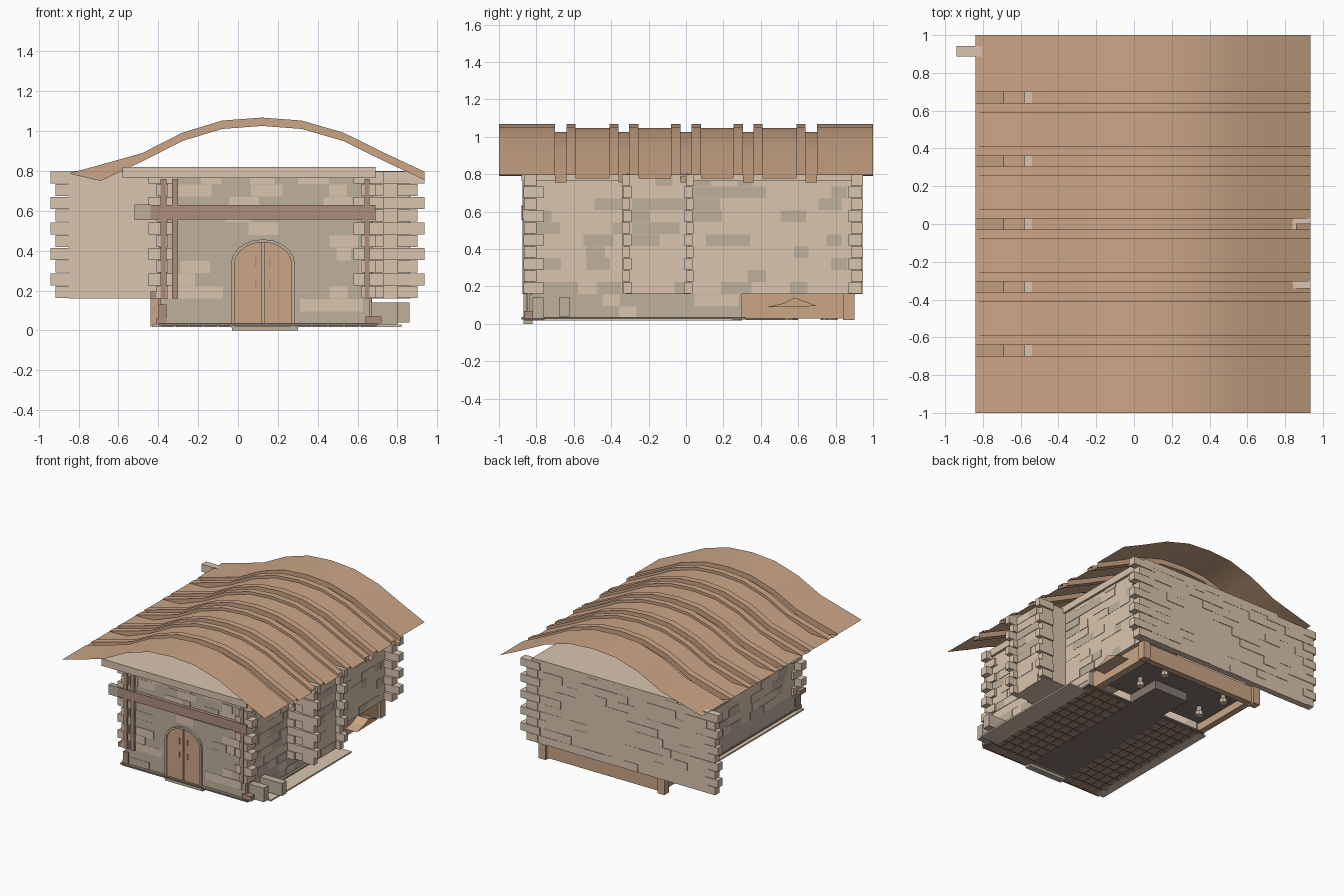
import bpy, bmesh, math, random

if "Cube" in bpy.data.objects:
    bpy.data.objects.remove(bpy.data.objects["Cube"])
random.seed(4)

def material(name, rgb):
    m = bpy.data.materials.new(name)
    m.diffuse_color = (*rgb, 1)
    m.use_nodes = True
    m.node_tree.nodes["Principled BSDF"].inputs["Base Color"].default_value = m.diffuse_color
    return m

LIGHT = material("light_stone", (.70, .56, .43))
DARK = material("dark_stone", (.52, .44, .34))
WOOD = material("warm_wood", (.60, .38, .24))
BEAM = material("red_wood", (.42, .27, .21))
EARTH = material("dark_floor", (.23, .19, .16))

def finish(name, bm, mat):
    bmesh.ops.recalc_face_normals(bm, faces=bm.faces)
    me = bpy.data.meshes.new(name)
    bm.to_mesh(me)
    bm.free()
    me.materials.append(mat)
    ob = bpy.data.objects.new(name, me)
    bpy.context.collection.objects.link(ob)
    return ob

def boxes(name, items, mat):
    """Each item is x0, x1, y0, y1, z0, z1."""
    bm = bmesh.new()
    for x0, x1, y0, y1, z0, z1 in items:
        vs = bmesh.ops.create_cube(bm, size=1)["verts"]
        for v in vs:
            v.co = ((x0 + x1) / 2 + v.co.x * (x1 - x0),
                    (y0 + y1) / 2 + v.co.y * (y1 - y0),
                    (z0 + z1) / 2 + v.co.z * (z1 - z0))
    return finish(name, bm, mat)

ROW, Z0, Z1 = .064, .16, .80

# Stones set slightly proud of a wall face (along 'x' or 'y')
def stones(name, along, plane, side, a0, a1, z0=Z0, z1=Z1, skip=None, dark=.3):
    groups = {0: [], 1: []}
    for r in range(round((z1 - z0) / ROW)):
        a, z = a0, z0 + r * ROW
        while a < a1 - .02:
            b = min(a + random.uniform(.07, .17), a1)
            pick = random.random()
            blocked = skip and b > skip[0] and a < skip[1] and z < skip[2]
            if pick < .6 and not blocked:
                d = random.uniform(.001, .005) * side
                lo, hi = sorted((plane - .004 * side, plane + d))
                box = (a, b, lo, hi) if along == 'x' else (lo, hi, a, b)
                groups[pick < dark].append((*box, z + .001, z + ROW - .001))
            a = b
    for key, mat, label in ((0, LIGHT, "_light_stones"), (1, DARK, "_dark_stones")):
        if groups[key]:
            boxes(name + label, groups[key], mat)

# Column of alternating long and short corner blocks
def quoins(name, long_box, short_box, z0=Z0, z1=Z1):
    rows = round((z1 - z0) / ROW)
    boxes(name, [(*(long_box if r % 2 else short_box), z0 + r * ROW + .002, z0 + (r + 1) * ROW - .002)
                 for r in range(rows)], LIGHT)

# Walls
boxes("front_wall", [(-.39, .66, -.85, -.80, .02, Z1)], DARK)
boxes("side_walls", [(-.39, -.34, -.82, .90, Z0, Z1), (.62, .67, -.82, .90, Z0, Z1)], LIGHT)
boxes("back_wall", [(-.85, .70, .89, .938, Z0, Z1)], LIGHT)
boxes("side_bay", [(.66, .86, -.32, .02, Z0, Z1)], LIGHT)
boxes("ceiling_slab", [(-.58, .69, -.88, .94, .765, .82)], LIGHT)
stones("front", 'x', -.85, -1, -.36, .64, z0=.03, skip=(-.06, .31, .47))
stones("back", 'x', .938, 1, -.84, .68, dark=0)
stones("fin_front", 'x', .89, -1, -.84, -.42, dark=0)
stones("right_front", 'y', .67, 1, -.80, -.33)
stones("right_back", 'y', .67, 1, .03, .86)
stones("left", 'y', -.39, -1, -.80, .88)
stones("bay", 'y', .86, 1, -.29, 0)

# Corner stones
quoins("front_left_quoins", (-.45, -.30, -.865, -.80), (-.41, -.35, -.87, -.76))
quoins("front_right_quoins", (.58, .73, -.865, -.80), (.62, .69, -.87, -.76))
quoins("back_left_quoins", (-.94, -.82, .888, .942), (-.915, -.85, .888, .942))
quoins("back_right_quoins", (.62, .79, .885, .945), (.64, .74, .87, .942))
quoins("bay_front_quoins", (.80, .935, -.342, -.30), (.80, .90, -.335, -.29))
quoins("bay_back_quoins", (.80, .935, 0, .042), (.80, .90, -.01, .035))
quoins("bay_root_quoins", (.66, .80, -.34, -.29), (.66, .73, -.342, -.29))

# Base courses under the walls
boxes("stone_base", [(.60, .67, -.84, .30, .03, Z0), (-.39, -.34, -.84, .30, .03, Z0),
                     (.67, .80, -.82, -.76, .03, .14), (.67, .86, -.68, -.62, .04, .14)], DARK)
stones("base_right", 'y', .67, 1, -.82, .28, z0=.03, z1=.16)
boxes("wooden_back_sill", [(.58, .64, .30, .88, .03, Z0), (-.40, -.35, .30, .88, .03, Z0),
                           (-.40, .64, .83, .88, .03, Z0), (.60, .66, .84, .90, .02, Z0),
                           (-.44, -.38, .84, .90, .02, Z0)], WOOD)

# Small wooden hump beside the right sill
bm = bmesh.new()
pts = [(.43, .09), (.52, .11), (.58, .14), (.65, .115), (.70, .095)]
front = [bm.verts.new((.74, y, z)) for y, z in pts]
rear = [bm.verts.new((.62, y, z)) for y, z in pts]
bm.faces.new(front)
bm.faces.new(rear)
for i in range(5):
    bm.faces.new((front[i], front[i - 1], rear[i - 1], rear[i]))
finish("wooden_hump", bm, WOOD)

# Floor, tiled on the underside with a plain aisle
boxes("floor", [(-.40, .70, -.88, .32, .024, .036), (-.38, .62, .32, .86, .09, .11),
                (0, .30, .32, .60, .022, .09)], EARTH)
boxes("side_ledge", [(.66, .82, -.76, .25, .018, .03), (-.43, -.36, -.86, .30, .018, .03)], LIGHT)
tiles = []
for xa, xb in ((-.39, -.03), (.29, .69)):
    for i in range(5):
        for j in range(13):
            w = (xb - xa) / 5
            tiles.append((xa + i * w + .006, xa + (i + 1) * w - .006,
                          -.87 + j * .09 + .006, -.87 + (j + 1) * .09 - .006, .018, .028))
boxes("floor_tiles", tiles, BEAM)

# Short turned posts below the back floor
for i, (x, y) in enumerate(((.40, .55), (.36, .78), (-.20, .50), (-.22, .75))):
    bm = bmesh.new()
    for r, z, h in ((.03, .035, .03), (.02, .065, .06)):
        res = bmesh.ops.create_cone(bm, cap_ends=True, segments=8, radius1=r, radius2=r, depth=h)
        bmesh.ops.translate(bm, verts=res["verts"], vec=(x, y, z))
    finish(f"floor_post_{i + 1}", bm, LIGHT)

# Front timber: crossbeam and upright posts
boxes("crossbeam", [(-.44, .69, -.878, -.84, .557, .63)], BEAM)
boxes("crossbeam_end", [(-.52, -.44, -.88, -.84, .555, .632)], DARK)
boxes("front_posts", [(-.39, -.36, -.873, -.84, .16, .76), (-.33, -.30, -.873, -.84, .16, .76),
                      (.635, .66, -.873, -.84, .16, .76)], BEAM)
boxes("corner_blocks", [(-.44, -.35, -.87, -.80, .16, .195), (-.41, -.36, -.86, -.80, .03, .06),
                        (-.40, -.36, -.865, -.80, .06, .13), (.64, .72, -.865, -.80, .03, .07)], BEAM)

# Arched double door
CX = .125
def arch(w, z_spring, rise, base, n=10):
    return [(CX - w, base)] + [(CX - w * math.cos(math.pi * i / n), z_spring + rise * math.sin(math.pi * i / n))
                               for i in range(n + 1)] + [(CX + w, base)]

outer, inner = arch(.16, .335, .122, .015), arch(.143, .335, .107, .015)
bm = bmesh.new()
rings = [[bm.verts.new((x, y, z)) for x, z in p]
         for p, y in ((outer, -.84), (outer, -.868), (inner, -.868), (inner, -.84))]
for a, b in zip(rings, rings[1:]):
    for i in range(len(a) - 1):
        bm.faces.new((a[i], a[i + 1], b[i + 1], b[i]))
finish("door_frame", bm, DARK)

for side, name in ((-1, "left_door"), (1, "right_door")):
    half = [(CX + side * .006, .02)] + [
        (CX + side * (.006 + .137 * math.sin(t * math.pi / 12)), .335 + .107 * math.cos(t * math.pi / 12))
        for t in range(7)] + [(CX + side * .143, .02)]
    bm = bmesh.new()
    near, far = ([bm.verts.new((x, y, z)) for x, z in half] for y in (-.86, -.83))
    bm.faces.new(near)
    bm.faces.new(far)
    for i in range(len(half)):
        bm.faces.new((near[i - 1], near[i], far[i], far[i - 1]))
    finish(name, bm, WOOD)
boxes("door_hardware", [(CX + s * .035 - .004, CX + s * .035 + .004, -.865, -.856, z, z + .045)
                        for s in (-1, 1) for z in (.21, .32)], BEAM)
boxes("door_threshold", [(-.03, .30, -.87, -.82, 0, .022)], DARK)

# Roof sheet: one curve, stepped between plate, panel and groove levels along y
TOP = [(-.84, .79), (-.68, .834), (-.48, .89), (-.28, .992), (-.08, 1.053), (.12, 1.068),
       (.32, 1.053), (.53, .992), (.73, .893), (.935, .797)]
LOW = [(-.84, .785), (-.69, .75)] + [(x, z - .042) for x, z in TOP[2:]]
half = [(.03, 1), (.08, 0), (.255, .5), (.305, 0), (.36, 1), (.41, 0), (.59, .5), (.64, 0), (.70, 1), (1, 0)]
spans = []
start = 0
for end, level in half:
    spans.append((start, end, level))
    start = end
strips = [(-b, -a, l) for a, b, l in reversed(spans)] + spans
bm = bmesh.new()
prev = None
for ya, yb, level in strips:
    for y in (ya, yb):
        row = [bm.verts.new((x0 + (x1 - x0) * level, y, z0 + (z1 - z0) * level))
               for (x0, z0), (x1, z1) in zip(TOP, LOW)]
        if prev:
            for i in range(len(row) - 1):
                bm.faces.new((prev[i], prev[i + 1], row[i + 1], row[i]))
        prev = row
bmesh.ops.remove_doubles(bm, verts=bm.verts, dist=.0005)
bmesh.ops.dissolve_degenerate(bm, edges=bm.edges, dist=.0005)
roof = finish("curved_roof", bm, WOOD)
bpy.context.view_layer.objects.active = roof
roof.select_set(True)
bpy.ops.object.shade_smooth_by_angle(angle=math.radians(30))
